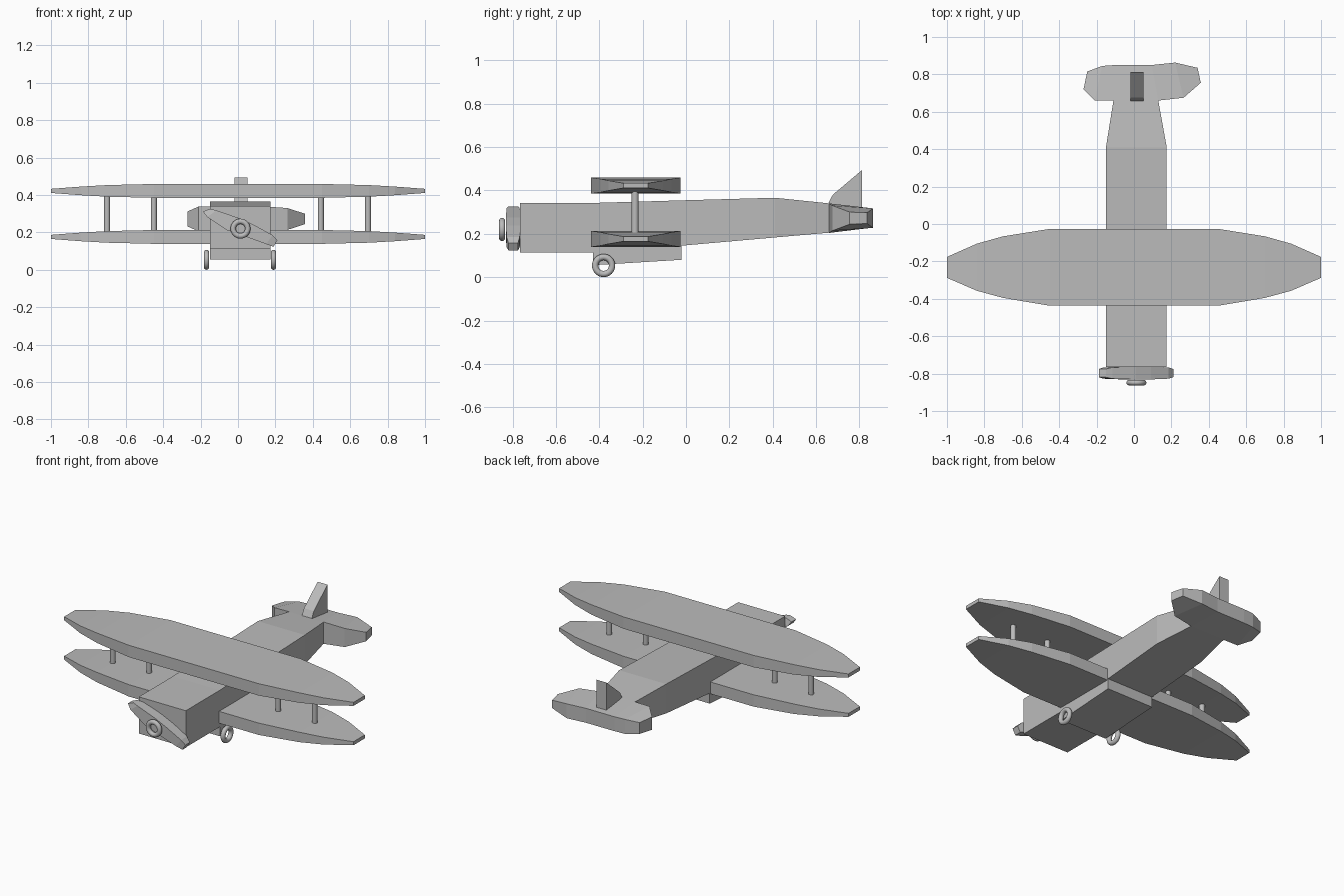
import bpy, bmesh, math

if "Cube" in bpy.data.objects:
    bpy.data.objects.remove(bpy.data.objects["Cube"])

grey = bpy.data.materials.new("plain grey")
grey.diffuse_color = (0.5, 0.5, 0.5, 1)
grey.use_nodes = True
grey.node_tree.nodes["Principled BSDF"].inputs["Base Color"].default_value = grey.diffuse_color


def loft(name, rings):
    """Skin a row of four-cornered rings and cap both ends."""
    bm = bmesh.new()
    vs = [[bm.verts.new(p) for p in r] for r in rings]
    for a, b in zip(vs, vs[1:]):
        for i in range(4):
            j = (i + 1) % 4
            bm.faces.new((a[i], a[j], b[j], b[i]))
    bm.faces.new(vs[0])
    bm.faces.new(vs[-1])
    bmesh.ops.recalc_face_normals(bm, faces=bm.faces)
    me = bpy.data.meshes.new(name)
    bm.to_mesh(me)
    bm.free()
    me.materials.append(grey)
    ob = bpy.data.objects.new(name, me)
    bpy.context.collection.objects.link(ob)
    return ob


def flat_rings(sections, z):
    """Each section: front x, y, half thickness, back x, y, half thickness."""
    return [[(x1, y1, z - h1), (x1, y1, z + h1), (x2, y2, z + h2), (x2, y2, z - h2)]
            for x1, y1, h1, x2, y2, h2 in sections]


def body_rings(sections):
    """Each section: y, bottom, top, left, right."""
    return [[(l, y, b), (r, y, b), (r, y, t), (l, y, t)] for y, b, t, l, r in sections]


def finish(name):
    ob = bpy.context.object
    ob.name = name
    ob.data.materials.append(grey)
    bpy.ops.object.shade_smooth_by_angle(angle=math.radians(40))


def ring(name, loc, rot):
    bpy.ops.mesh.primitive_torus_add(major_segments=32, minor_segments=14,
                                     major_radius=0.039, minor_radius=0.0145,
                                     location=loc, rotation=rot)
    finish(name)


# Fuselage and belly
loft("fuselage", body_rings([
    (-0.765, 0.113, 0.342, -0.15, 0.175),
    (-0.43, 0.113, 0.342, -0.15, 0.175),
    (-0.02, 0.145, 0.354, -0.15, 0.175),
    (0.41, 0.183, 0.366, -0.15, 0.175),
    (0.66, 0.205, 0.34, -0.11, 0.13)]))
loft("belly", body_rings([
    (-0.43, 0.055, 0.16, -0.15, 0.175),
    (-0.02, 0.08, 0.16, -0.15, 0.175)]))

# Two matching wings, mirrored about the centre
half = [(0.45, -0.437, -0.026, 0.037), (0.70, -0.395, -0.066, 0.031),
        (0.84, -0.357, -0.105, 0.023), (1.0, -0.288, -0.176, 0.011)]
stations = [(-x, f, b, h) for x, f, b, h in reversed(half)] + half
for name, z in (("upper_wing", 0.422), ("lower_wing", 0.176)):
    loft(name, flat_rings([(x, f, h, x, b, h) for x, f, b, h in stations], z))

# Wing struts
for i, x in enumerate((-0.70, -0.45, 0.443, 0.695)):
    bpy.ops.mesh.primitive_cylinder_add(vertices=24, radius=0.016, depth=0.2,
                                        location=(x, -0.235, 0.298))
    finish(f"wing_strut_{i + 1}")

# Tailplane and fin
loft("tailplane", flat_rings([
    (-0.27, 0.72, 0.04, -0.25, 0.815, 0.035),
    (-0.21, 0.66, 0.067, -0.17, 0.845, 0.045),
    (-0.11, 0.66, 0.068, -0.10, 0.85, 0.045),
    (0.13, 0.66, 0.068, 0.095, 0.85, 0.045),
    (0.265, 0.675, 0.058, 0.22, 0.863, 0.045),
    (0.357, 0.755, 0.028, 0.34, 0.835, 0.025)], 0.272))
fin = [(0.657, 0.30), (0.657, 0.342), (0.677, 0.38), (0.812, 0.494), (0.812, 0.30)]
l, r = -0.018, 0.05
(b0, b1, b2, b3, b4) = fin
loft("tail_fin", [[(x, *b1), (x, *b2), (x, *b3), (x, *b4)] for x in (l, r)])

# Propeller: a slanted blade, thinner at the tips (upper x, z, lower x, z, half depth)
blade = [(-0.15, 0.326, -0.187, 0.312, 0.022), (-0.115, 0.318, -0.165, 0.282, 0.03),
         (0.01, 0.275, -0.06, 0.212, 0.034), (0.09, 0.238, 0.04, 0.178, 0.034),
         (0.185, 0.185, 0.15, 0.138, 0.03), (0.21, 0.158, 0.19, 0.123, 0.022)]
loft("propeller", [[(ux, -0.797 - d, uz), (ux, -0.797 + d, uz),
                    (lx, -0.797 + d, lz), (lx, -0.797 - d, lz)]
                   for ux, uz, lx, lz, d in blade])
ring("propeller_hub", (0.013, -0.848, 0.22), (math.pi / 2, 0, 0))

# Wheels
for name, x in (("left_wheel", -0.168), ("right_wheel", 0.19)):
    ring(name, (x, -0.38, 0.0535), (0, math.pi / 2, 0))
